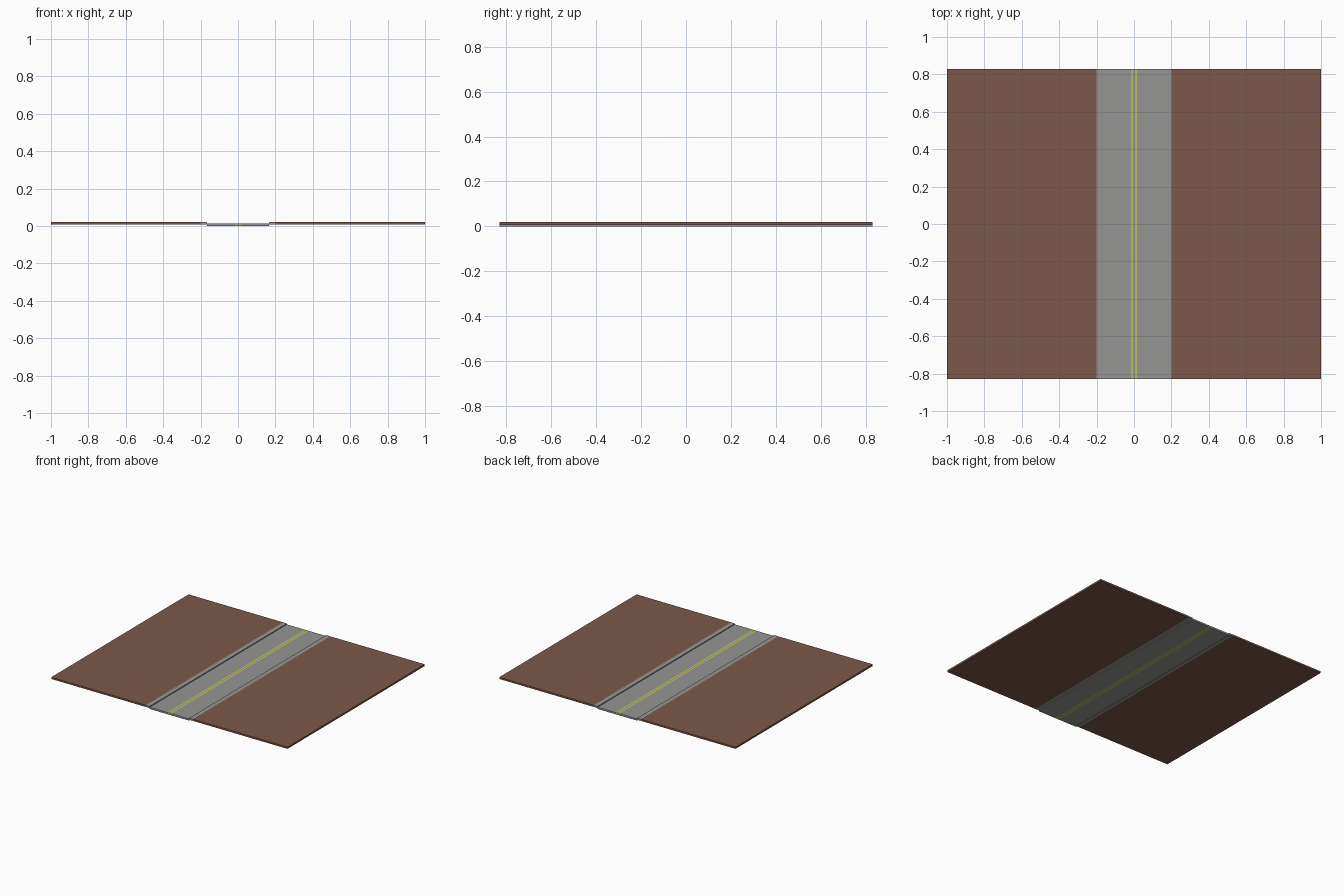
import bpy

# Remove the default cube
cube = bpy.data.objects.get("Cube")
if cube:
    bpy.data.objects.remove(cube, do_unlink=True)


def linear(c):
    c /= 255
    return c / 12.92 if c <= 0.04045 else ((c + 0.055) / 1.055) ** 2.4


def make_material(name, rgb):
    mat = bpy.data.materials.new(name)
    mat.use_nodes = True
    colour = (*[linear(c) for c in rgb], 1)
    mat.diffuse_color = colour
    bsdf = mat.node_tree.nodes["Principled BSDF"]
    bsdf.inputs["Base Color"].default_value = colour
    bsdf.inputs["Roughness"].default_value = 0.9
    return mat


soil = make_material("brown soil", (123, 88, 75))
concrete = make_material("grey concrete", (149, 149, 148))
paint = make_material("yellow paint", (230, 224, 40))

HALF_LENGTH = 0.83
THICK = 0.0133
RAISED = 0.0067


def slab(name, x0, x1, z0, mat):
    """Flat box running the whole length, from x0 to x1, standing on z0."""
    bpy.ops.mesh.primitive_cube_add(
        size=1, location=((x0 + x1) / 2, 0, z0 + THICK / 2))
    obj = bpy.context.object
    obj.name = name
    obj.scale = (abs(x1 - x0), 2 * HALF_LENGTH, THICK)
    bpy.ops.object.transform_apply(location=False, rotation=False, scale=True)
    obj.data.materials.append(mat)
    return obj


# Strip of road between the two yellow lines
slab("road_median", -0.0067, 0.0067, 0, concrete)

# Line, lane, raised pavement and ground on each side
for side, s in (("left", 1), ("right", -1)):
    slab(side + "_centre_line", s * 0.0067, s * 0.0133, 0, paint)
    slab(side + "_lane", s * 0.0133, s * 0.1667, 0, concrete)
    slab(side + "_pavement", s * 0.1667, s * 0.2, RAISED, concrete)
    slab(side + "_ground", s * 0.2, s * 1.0, RAISED, soil)
